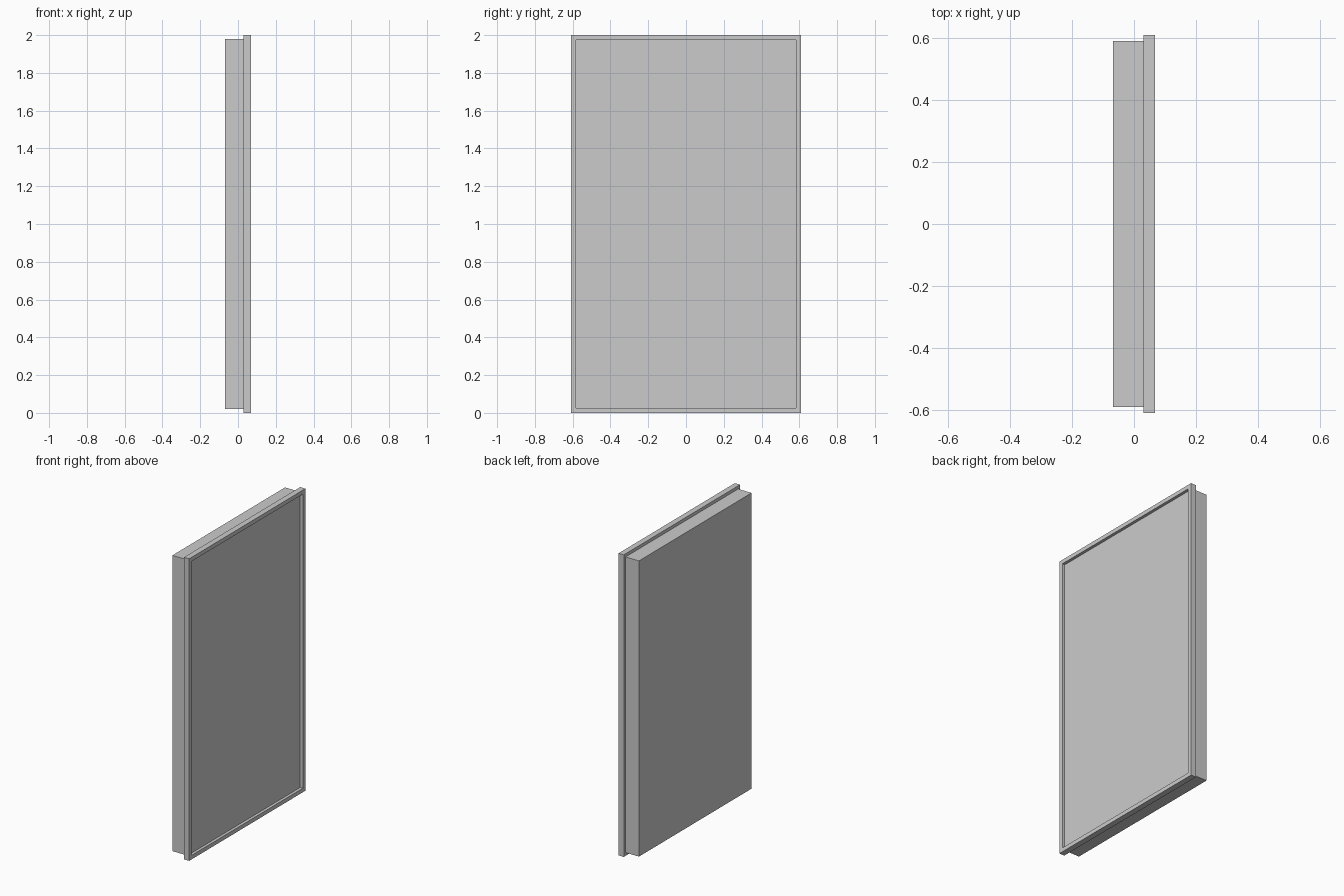
import bpy
import bmesh

cube = bpy.data.objects.get("Cube")
if cube:
    bpy.data.objects.remove(cube, do_unlink=True)

grey = bpy.data.materials.new("plain grey")
grey.use_nodes = True
colour = (0.6, 0.6, 0.6, 1)
grey.diffuse_color = colour
grey.node_tree.nodes["Principled BSDF"].inputs["Base Color"].default_value = colour

MID_Z = 1.0


def box(bm, x0, x1, half_y, half_z):
    """Add a box between two depths, centred on the panel; return its faces."""
    verts = bmesh.ops.create_cube(bm, size=1)["verts"]
    for v in verts:
        v.co.x = x1 if v.co.x > 0 else x0
        v.co.y *= 2 * half_y
        v.co.z = MID_Z + v.co.z * 2 * half_z
    return {f for v in verts for f in v.link_faces}


def finish(name, bm):
    bm.normal_update()
    mesh = bpy.data.meshes.new(name)
    bm.to_mesh(mesh)
    bm.free()
    mesh.materials.append(grey)
    obj = bpy.data.objects.new(name, mesh)
    bpy.context.collection.objects.link(obj)


# Deep box behind the frame
bm = bmesh.new()
box(bm, -0.068, 0.03, 0.589, 0.979)
finish("back_box", bm)

# Overhanging frame with a recessed panel: inset the outer face, then push it in
bm = bmesh.new()
faces = box(bm, 0.03, 0.068, 0.608, 1.0)
bm.normal_update()
outer = max(faces, key=lambda f: f.normal.x)
bmesh.ops.inset_region(bm, faces=[outer], thickness=0.038)
recess = bmesh.ops.extrude_face_region(bm, geom=[outer])
bmesh.ops.delete(bm, geom=[outer], context="FACES_ONLY")
moved = [g for g in recess["geom"] if isinstance(g, bmesh.types.BMVert)]
bmesh.ops.translate(bm, verts=moved, vec=(-0.019, 0, 0))
bmesh.ops.recalc_face_normals(bm, faces=bm.faces)
finish("front_frame", bm)
